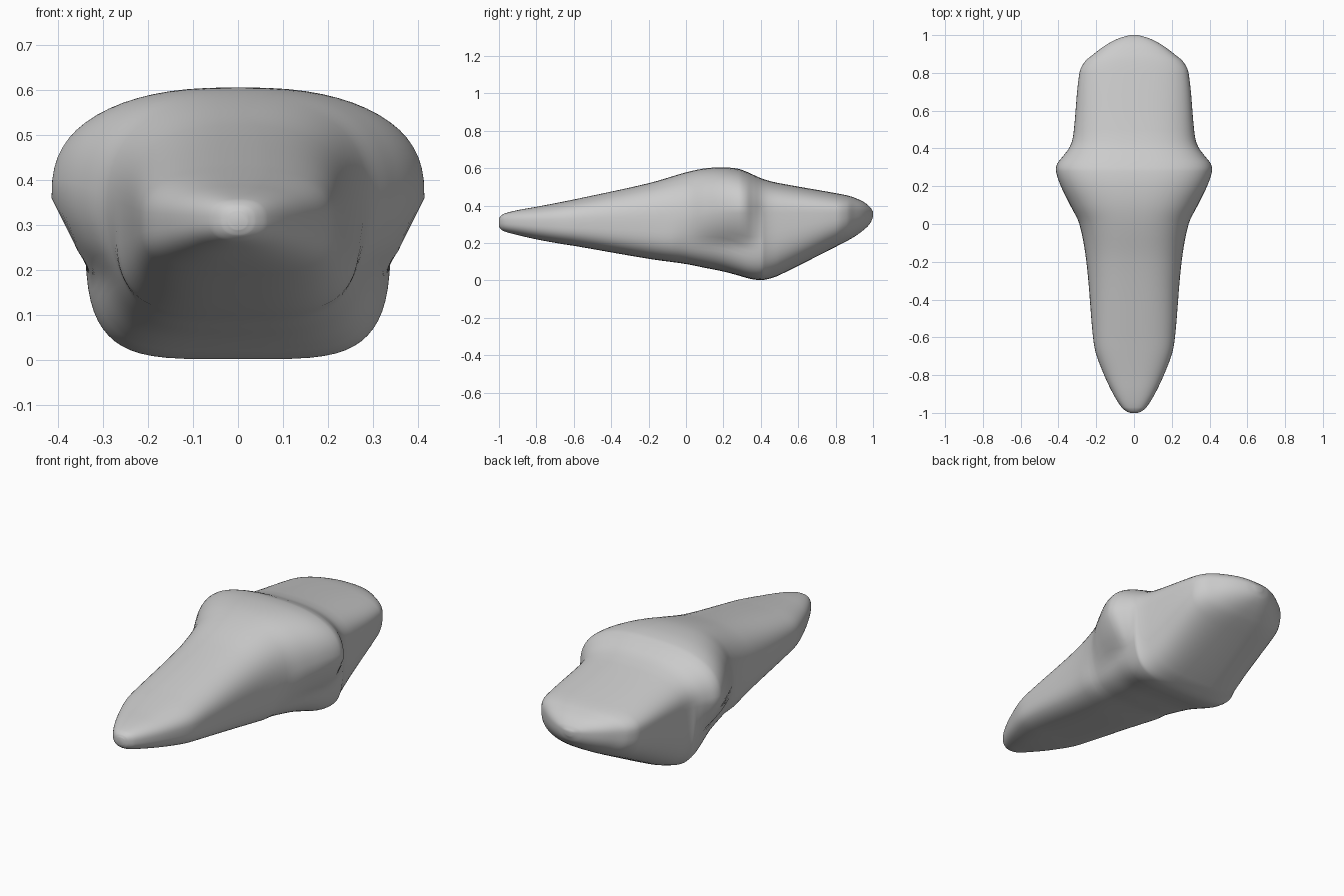
import bpy, bmesh
from math import cos, sin, pi, exp, copysign

if "Cube" in bpy.data.objects:
    bpy.data.objects.remove(bpy.data.objects["Cube"])

# Body stations: y, bottom z, top z, half width
STATIONS = [
    (-1, .29, .33, .02),
    (-.992, .276, .344, .04),
    (-.97, .262, .358, .066),
    (-.9, .243, .376, .11),
    (-.8, .22, .394, .158),
    (-.68, .198, .417, .203),
    (-.58, .182, .437, .219),
    (-.2, .116, .52, .252),
    (0, .088, .578, .29),
    (.1, .068, .599, .338),
    (.2, .048, .605, .387),
    (.28, .027, .597, .413),
    (.32, .015, .583, .406),
    (.36, .006, .565, .375),
    (.4, .002, .547, .345),
    (.44, .008, .534, .328),
    (.5, .029, .52, .318),
    (.8, .18, .467, .289),
    (.86, .211, .455, .26),
    (.9, .234, .443, .213),
    (.95, .27, .42, .145),
    (.985, .306, .391, .075),
    (1, .34, .368, .02),
]
SEGMENTS = 64
STEPS = 5


def smoothstep(lo, hi, v):
    f = min(max((v - lo) / (hi - lo), 0), 1)
    return f * f * (3 - 2 * f)


def slope(i, k):
    a, b = STATIONS[max(i - 1, 0)], STATIONS[min(i + 1, len(STATIONS) - 1)]
    return (b[k] - a[k]) / (b[0] - a[0])


def blend(i, t):
    """Smooth in-between station."""
    a, b = STATIONS[i], STATIONS[i + 1]
    d = b[0] - a[0]
    out = [a[0] + d * t]
    for k in range(1, 4):
        out.append((2*t**3 - 3*t**2 + 1) * a[k] + (t**3 - 2*t**2 + t) * d * slope(i, k)
                   + (3*t**2 - 2*t**3) * b[k] + (t**3 - t**2) * d * slope(i + 1, k))
    return out


def power(v, n):
    return copysign(abs(v) ** (2 / n), v)


def ring(bm, station):
    y, low, top, wide = station
    # lower flank is narrower than the shoulder bulge; belly is squarest near the heel
    narrow = min(wide, .27 + .17 * max(y, 0))
    mid = .31 + .05 * smoothstep(-.1, .25, y)
    square = 2 + 5 * narrow + .9 * exp(-((y - .33) / .12) ** 2) - 2 * max(y - .5, 0) * narrow / .3
    verts = []
    for j in range(SEGMENTS):
        a = 2 * pi * j / SEGMENTS
        c, q = cos(a), sin(a)
        n = 2.6 if q >= 0 else square
        z = mid + power(q, n) * ((top - mid) if q >= 0 else (mid - low))
        w = narrow + (wide - narrow) * smoothstep(.17, .34, z)
        verts.append(bm.verts.new((power(c, n) * w, y, z)))
    return verts


# Lofted body
bm = bmesh.new()
rows = [blend(i, t / STEPS) for i in range(len(STATIONS) - 1) for t in range(STEPS)]
rows.append(STATIONS[-1])
rings = [ring(bm, r) for r in rows]
for a, b in zip(rings, rings[1:]):
    for j in range(SEGMENTS):
        k = (j + 1) % SEGMENTS
        bm.faces.new((a[j], a[k], b[k], b[j]))
bm.faces.new(rings[0])
bm.faces.new(rings[-1])
bmesh.ops.recalc_face_normals(bm, faces=bm.faces)
for f in bm.faces:
    f.smooth = True
mesh = bpy.data.meshes.new("smooth_body")
bm.to_mesh(mesh)
bm.free()
body = bpy.data.objects.new("smooth_body", mesh)
bpy.context.collection.objects.link(body)
